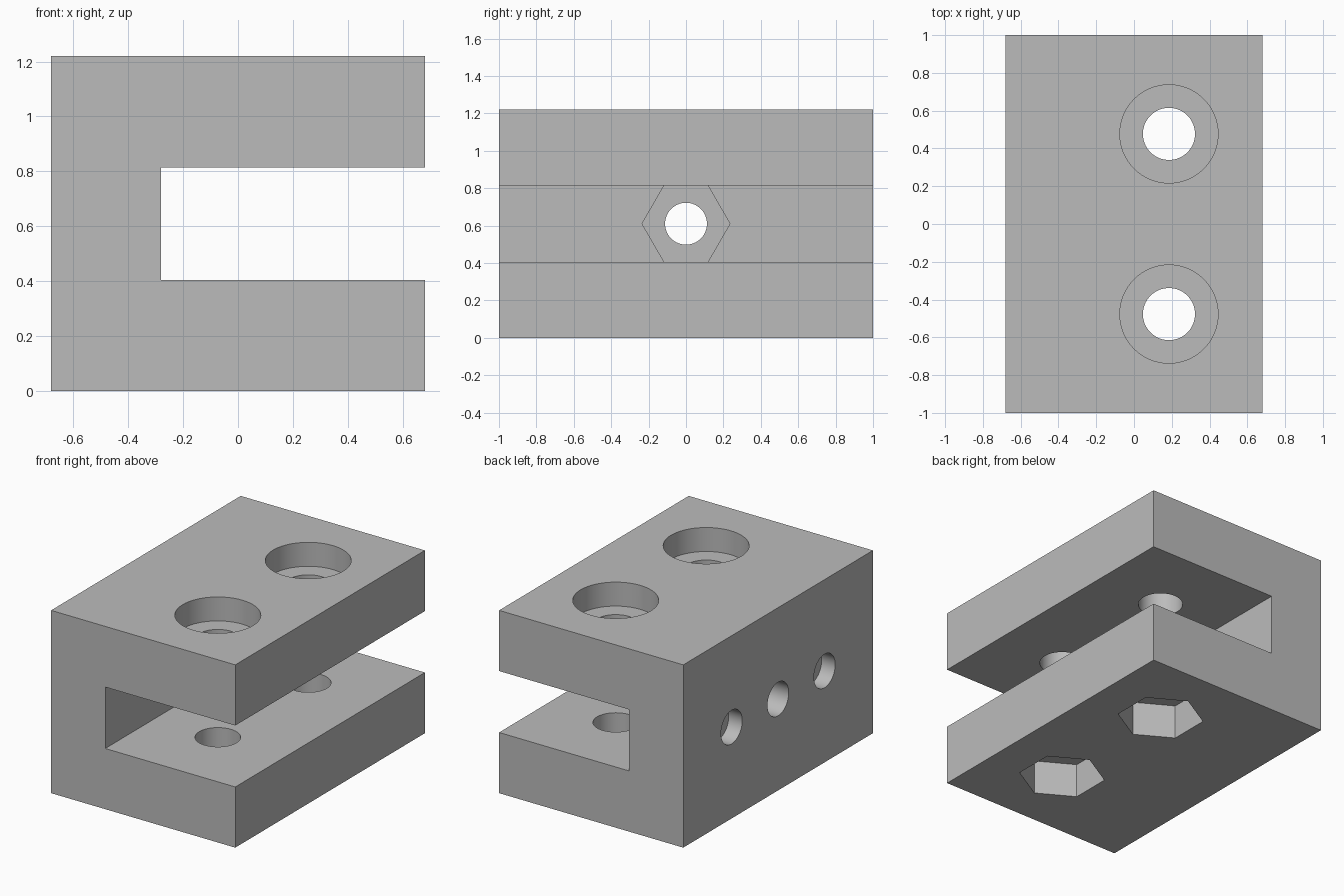
import bpy, bmesh
from math import sin, cos, pi

cube = bpy.data.objects.get("Cube")
if cube:
    bpy.data.objects.remove(cube, do_unlink=True)

HALF_X, HALF_Y, HEIGHT = 0.68, 1.0, 1.22
SLOT_LOW, SLOT_HIGH, SLOT_WALL = 0.405, 0.815, -0.28
MID_Z = HEIGHT / 2
BOLT_X, BOLT_Y, PIN_Y = 0.185, 0.477, 0.49
OVER = 0.05

grey = bpy.data.materials.new("plain grey")
grey.use_nodes = True
grey.diffuse_color = (0.5, 0.5, 0.5, 1)
grey.node_tree.nodes["Principled BSDF"].inputs["Base Color"].default_value = (0.5, 0.5, 0.5, 1)


def prism(name, outline, offset):
    """Extrude a closed outline of 3D points by an offset."""
    bm = bmesh.new()
    face = bm.faces.new([bm.verts.new(p) for p in outline])
    new = bmesh.ops.extrude_face_region(bm, geom=[face])["geom"]
    moved = [v for v in new if isinstance(v, bmesh.types.BMVert)]
    bmesh.ops.translate(bm, verts=moved, vec=offset)
    bmesh.ops.recalc_face_normals(bm, faces=bm.faces)
    mesh = bpy.data.meshes.new(name)
    bm.to_mesh(mesh)
    bm.free()
    mesh.materials.append(grey)
    obj = bpy.data.objects.new(name, mesh)
    bpy.context.collection.objects.link(obj)
    return obj


def ring(radius, sides):
    return [(radius * cos(2 * pi * i / sides), radius * sin(2 * pi * i / sides))
            for i in range(sides)]


def upright_cutter(name, y, radius, z0, z1, sides=64):
    points = [(BOLT_X + b, y + a, z0) for a, b in ring(radius, sides)]
    return prism(name, points, (0, 0, z1 - z0))


def sideways_cutter(name, y, radius, x0, x1, sides=64):
    points = [(x0, y + a, MID_Z + b) for a, b in ring(radius, sides)]
    return prism(name, points, (x1 - x0, 0, 0))


# Slotted block, open towards +x
profile = [(-HALF_X, 0), (HALF_X, 0), (HALF_X, SLOT_LOW), (SLOT_WALL, SLOT_LOW),
           (SLOT_WALL, SLOT_HIGH), (HALF_X, SLOT_HIGH), (HALF_X, HEIGHT), (-HALF_X, HEIGHT)]
body = prism("clamp_block", [(x, -HALF_Y, z) for x, z in profile], (0, 2 * HALF_Y, 0))

cutters = []
for side in (-1, 1):
    # Bolt holes with round recesses above and nut pockets below
    y = side * BOLT_Y
    cutters += [
        upright_cutter("bolt_hole", y, 0.138, -OVER, HEIGHT + OVER),
        upright_cutter("bolt_head_recess", y, 0.26, HEIGHT - 0.16, HEIGHT + OVER),
        upright_cutter("bottom_nut_pocket", y, 0.268, -OVER, 0.23, 6),
        # Shallow pin holes in the closed side
        sideways_cutter("pin_hole", side * PIN_Y, 0.112, -HALF_X - OVER, -HALF_X + 0.1),
    ]
# Central hole with a nut pocket inside the slot
cutters += [
    sideways_cutter("centre_hole", 0, 0.112, -HALF_X - OVER, SLOT_WALL + OVER),
    sideways_cutter("slot_nut_pocket", 0, 0.235, SLOT_WALL - 0.19, SLOT_WALL + OVER, 6),
]

bpy.ops.object.select_all(action='DESELECT')
bpy.context.view_layer.objects.active = body
body.select_set(True)
for cutter in cutters:
    cutter.hide_render = True
    cut = body.modifiers.new("cut", 'BOOLEAN')
    cut.operation = 'DIFFERENCE'
    cut.solver = 'EXACT'
    cut.object = cutter
    bpy.ops.object.modifier_apply(modifier=cut.name)
    bpy.data.objects.remove(cutter, do_unlink=True)

bpy.ops.object.shade_smooth_by_angle(angle=pi / 6)
